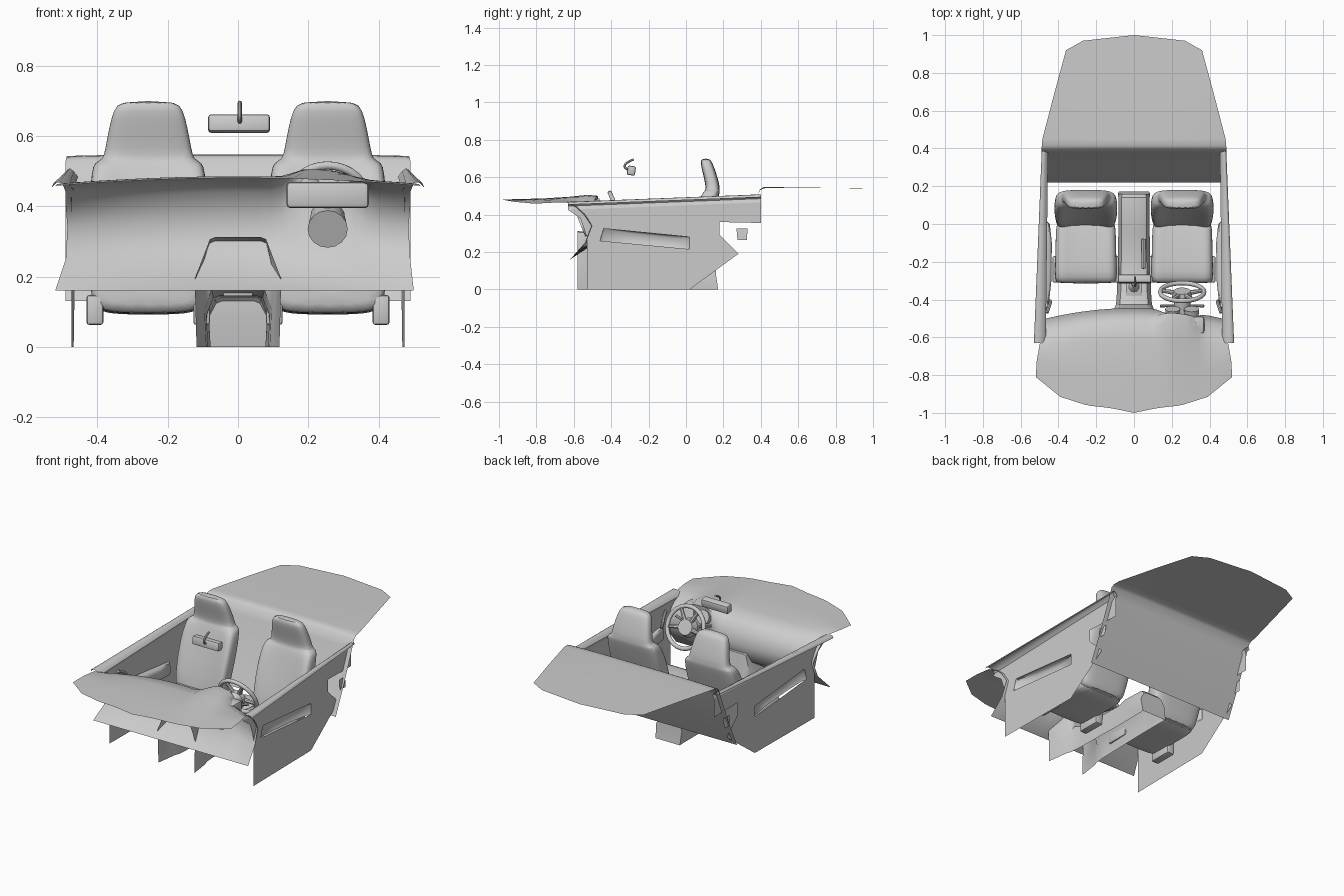
import bpy, bmesh, math
from mathutils import Vector, Matrix

if "Cube" in bpy.data.objects:
    bpy.data.objects.remove(bpy.data.objects["Cube"])


def finish(ob, angle=40, levels=0):
    bpy.ops.object.select_all(action='DESELECT')
    ob.select_set(True)
    bpy.context.view_layer.objects.active = ob
    if levels:
        ob.modifiers.new('smooth', 'SUBSURF').levels = levels
        ob.modifiers['smooth'].render_levels = levels
    bpy.ops.object.shade_smooth_by_angle(angle=math.radians(angle))
    return ob


def from_bm(name, bm, angle=40, levels=0):
    bmesh.ops.recalc_face_normals(bm, faces=bm.faces[:])
    me = bpy.data.meshes.new(name)
    bm.to_mesh(me)
    bm.free()
    ob = bpy.data.objects.new(name, me)
    bpy.context.collection.objects.link(ob)
    return finish(ob, angle, levels)


def loft(name, rows, closed=False, caps=False, angle=40, levels=0):
    bm = bmesh.new()
    vs = [[bm.verts.new(p) for p in r] for r in rows]
    n = len(rows[0])
    for a, b in zip(vs, vs[1:]):
        for i in range(n if closed else n - 1):
            j = (i + 1) % n
            bm.faces.new((a[i], a[j], b[j], b[i]))
    if caps:
        bm.faces.new(vs[0])
        bm.faces.new(vs[-1])
    return from_bm(name, bm, angle, levels)


def box(name, c, size, bevel=0.01, rot=0):
    bm = bmesh.new()
    m = Matrix.Translation(c) @ Matrix.Rotation(rot, 4, 'X') @ Matrix.Diagonal((*size, 1))
    bmesh.ops.create_cube(bm, size=1, matrix=m)
    if bevel:
        bmesh.ops.bevel(bm, geom=bm.edges[:], offset=bevel, segments=2, affect='EDGES', profile=0.5)
    return from_bm(name, bm)


def rod(name, a, b, r1, r2, seg=16):
    a, b = Vector(a), Vector(b)
    bm = bmesh.new()
    m = Matrix.Translation((a + b) / 2) @ (b - a).to_track_quat('Z', 'Y').to_matrix().to_4x4()
    bmesh.ops.create_cone(bm, cap_ends=True, segments=seg, radius1=r1, radius2=r2,
                          depth=(b - a).length, matrix=m)
    return from_bm(name, bm)


def tube(name, pts, r):
    cu = bpy.data.curves.new(name, 'CURVE')
    cu.dimensions = '3D'
    cu.bevel_depth, cu.bevel_resolution, cu.resolution_u, cu.use_fill_caps = r, 2, 6, True
    sp = cu.splines.new('BEZIER')
    sp.bezier_points.add(len(pts) - 1)
    for bp, p in zip(sp.bezier_points, pts):
        bp.co = p
        bp.handle_left_type = bp.handle_right_type = 'AUTO'
    ob = bpy.data.objects.new(name, cu)
    bpy.context.collection.objects.link(ob)
    bpy.ops.object.select_all(action='DESELECT')
    ob.select_set(True)
    bpy.context.view_layer.objects.active = ob
    bpy.ops.object.convert(target='MESH')
    return finish(bpy.context.object)


def interp(table, x):
    for (x0, y0), (x1, y1) in zip(table, table[1:]):
        if x <= x1:
            return y0 + (y1 - y0) * (x - x0) / (x1 - x0)
    return table[-1][1]


# Dashboard: top sheet rolling over into the curved face, with instrument hood
front = [(0, -1), (.12, -.975), (.25, -.96), (.39, -.915), (.52, -.81)]
rows = []
for i in range(33):
    s = -1 + i / 16
    x, q = s * .52, 1 - s * s
    f = interp(front, abs(x))
    b = math.exp(-((x - .255) / .11) ** 4)
    e, d = -.64 + .02 * q, .06 * q
    z0 = .458 + .022 * q
    rows.append([(x, f, z0), (s * .515, (f + e) / 2, .463 + .022 * q + .002 * b),
                 (s * .5, e, .465 + .02 * q + .014 * b),
                 (s * .49, -.59 + d + .015 * b, .44 + .035 * q + .037 * b),
                 (s * .49, -.545 + d + .025 * b, .40 + .04 * q + .068 * b),
                 (s * .485, -.505 + d - .025 * b, .34 + .01 * q + .07 * b),
                 (s * .49, -.54 + d, .25), (s * (.52 if s < 0 else .50), -.62, .16)])
loft('dashboard', rows, angle=60)

# Instrument cluster and column
box('instrument_housing', (.255, -.535, .432), (.235, .09, .075), .012)
for x in (.205, .305):
    rod('gauge', (x, -.50, .43), (x, -.45, .45), .036, .04, 20)
rod('steering_column', (.255, -.56, .335), (.255, -.40, .40), .057, .042)
for s in (-1, 1):
    rod('column_stalk', (.255 + s * .03, -.43, .395), (.255 + s * .115, -.435, .42), .005, .008, 8)

# Steering wheel: rim, hub and spokes in a tilted plane facing the driver
tilt = Matrix.Translation((.255, -.36, .41)) @ Matrix.Rotation(math.radians(-66), 4, 'X')
bpy.ops.mesh.primitive_torus_add(major_radius=.116, minor_radius=.012, major_segments=32, minor_segments=10)
rim = bpy.context.object
rim.name = 'steering_wheel_rim'
rim.matrix_world = tilt
finish(rim)
rod('steering_hub', tilt @ Vector((0, 0, -.035)), tilt @ Vector((0, 0, .006)), .055, .044, 20)
for a in (-10, 190, 60, 120):
    c, s = math.cos(math.radians(a)), math.sin(math.radians(a))
    c, s = c, -s
    rod('steering_spoke', tilt @ Vector((.03 * c, .03 * s, -.008)), tilt @ Vector((.113 * c, .113 * s, 0)), .014, .009, 8)

# Centre tunnel: open underneath and at the front, rear wall closing it
rows = []
for y, w, t, z in [(-.58, .118, .08, .312), (-.45, .10, .08, .30), (-.425, .09, .075, .17), (-.36, .085, .07, .145),
                   (-.05, .078, .065, .14), (0, .078, .066, .155), (.14, .078, .066, .15), (.16, .08, .062, .13)]:
    yb = y + (.012 if y > .1 else 0)
    rows.append([(-w, yb, 0), (-w - .005, y, z * .62), (-t, y, z - .006), (-t + .015, y, z),
                 (t - .015, y, z), (t, y, z - .006), (w + .005, y, z * .62), (w, yb, 0)])
loft('centre_tunnel', rows)
loft('tunnel_rear_wall', [[rows[-1][i], rows[-1][7 - i]] for i in range(4)])

# Gear lever and hand brake
box('gear_surround', (0, -.33, .150), (.085, .10, .012), .004)
rod('gear_boot', (0, -.33, .15), (0, -.325, .185), .032, .01, 12)
rod('gear_stick', (0, -.33, .16), (0, -.315, .225), .006, .005, 8)
bm = bmesh.new()
bmesh.ops.create_uvsphere(bm, u_segments=12, v_segments=8, radius=.017, matrix=Matrix.Translation((0, -.313, .235)))
from_bm('gear_knob', bm)
tube('hand_brake', [(.05, -.08, .155), (.05, -.15, .168), (.05, -.235, .185)], .011)


# Seats: one-piece back with head section, cushion, side trims
def ring(n, cx, hw, hd, power=.55):
    pts = []
    for i in range(n):
        a = 2 * math.pi * i / n
        c, s = math.cos(a), math.sin(a)
        pts.append((cx + hw * math.copysign(abs(c) ** power, c), hd * math.copysign(abs(s) ** power, s)))
    return pts


back = [(.10, .03, .13, .03, 0), (.13, .02, .15, .045, .01), (.25, .045, .165, .05, .025), (.42, .10, .17, .05, .025),
        (.50, .128, .162, .047, .016), (.525, .138, .155, .043, .008), (.533, .142, .130, .038, 0),
        (.56, .142, .124, .038, 0), (.62, .126, .113, .036, 0), (.675, .110, .10, .033, 0), (.70, .104, .08, .022, 0)]
cushion = [(-.315, .15, .145, .03), (-.305, .155, .162, .058), (-.26, .16, .165, .066), (-.15, .155, .162, .062),
           (-.02, .145, .16, .055), (.05, .14, .15, .045)]
for side, cx in (('left', -.255), ('right', .255)):
    rows = []
    for z, y, hw, hd, bol in back:
        rows.append([(px, y + py - (bol * min(1, (abs(px - cx) / hw) ** 2) if py < 0 else -bol * .1)
                      + (bol * .6 if py < 0 and abs(px - cx) < hw * .6 else 0), z) for px, py in ring(20, cx, hw, hd)])
    loft(side + '_seat_back', rows, True, True, 60, 1)
    rows = []
    for y, z, hw, hd in cushion:
        rows.append([(px, y, z + pz - (.014 if pz > 0 and abs(px - cx) < hw * .65 else 0))
                     for px, pz in ring(20, cx, hw, hd)])
    loft(side + '_seat_cushion', rows, True, True, 60, 1)
    for s in (-1, 1):
        box(side + '_seat_trim', (cx + s * .152, -.24, .105), (.048, .14, .085), .008)

# Doors: flat panel with slot, rolled sill, armrest pocket and pull
outline = [(-.63, .425), (-.565, .38), (-.53, .28), (-.53, 0), (.02, 0), (.28, .19), (.18, .29),
           (.18, .36), (.4, .355), (.4, .465)]
slot = [(-.46, .26), (-.44, .325), (.02, .28), (.02, .215)]
for side, s in (('left', -1), ('right', 1)):
    px = lambda y: .475 - .012 * (y + .63) / 1.03
    bm = bmesh.new()
    for loop in (outline, slot):
        vs = [bm.verts.new((s * px(y), y, z)) for y, z in loop]
        for i in range(len(vs)):
            bm.edges.new((vs[i - 1], vs[i]))
    bmesh.ops.triangle_fill(bm, use_beauty=True, edges=bm.edges[:], normal=(1, 0, 0))
    from_bm(side + '_door_panel', bm)
    rows = []
    for y in (-.63, -.4, -.15, .1, .4):
        t = (y + .63) / 1.03
        xo, z, p = .53 - .042 * t, .465 + .04 * t, px(y)
        rows.append([(s * a, y, h) for a, h in [(xo, z - .012), (xo - .005, z), (xo * .6 + p * .4, z + .003),
                                                (p + .004, z - .005), (p - .008, z - .02), (p, z - .04)]])
    loft(side + '_door_sill', rows, angle=60)
    rows = []
    for y, t, b, d in [(-.46, .285, .255, .002), (-.44, .327, .255, .02), (-.3, .314, .242, .034),
                       (-.1, .293, .225, .034), (0, .283, .215, .022), (.02, .28, .215, .002)]:
        p = px(y)
        rows.append([(s * p, y, t), (s * (p - d * .7), y, t - .002), (s * (p - d), y, t - .015),
                     (s * (p - d), y, b + .01), (s * (p - d * .7), y, b - .004)])
    loft(side + '_armrest', rows, angle=50)
    tube(side + '_door_pull', [(s * .461, -.47, .41), (s * .448, -.43, .39), (s * .442, -.41, .36), (s * .45, -.41, .335)], .009)
    loft(side + '_belt_guide', [[(s * .475, .27, .325), (s * .475, .33, .325)], [(s * .48, .275, .265), (s * .48, .325, .265)]])

# Rear shelf and sloping bulkhead in one sheet
rows = []
for i in range(17):
    u = -1 + i / 8
    tip = interp([(0, 1), (.27, .97), (.36, .92)], abs(u) * .36)
    q = 1 - u ** 4
    rows.append([(u * .49, .22, .13), (u * .49, .30, .30), (u * .49, .375, .48), (u * .49, .395, .53 + .005 * q),
                 (u * .488, .415, .54 + .006 * q), (u * .485, .45, .543 + .004 * q),
                 (u * .42, .45 + (tip - .45) * .53, .543), (u * .36, tip, .54)])
loft('rear_shelf', rows, angle=70)

# Rear-view mirror and stem
box('rear_mirror', (.003, -.292, .635), (.176, .044, .05), .009, math.radians(-8))
tube('mirror_stem', [(.005, -.28, .695), (.005, -.305, .683), (.005, -.328, .66), (.005, -.315, .642), (.005, -.29, .635)], .006)
